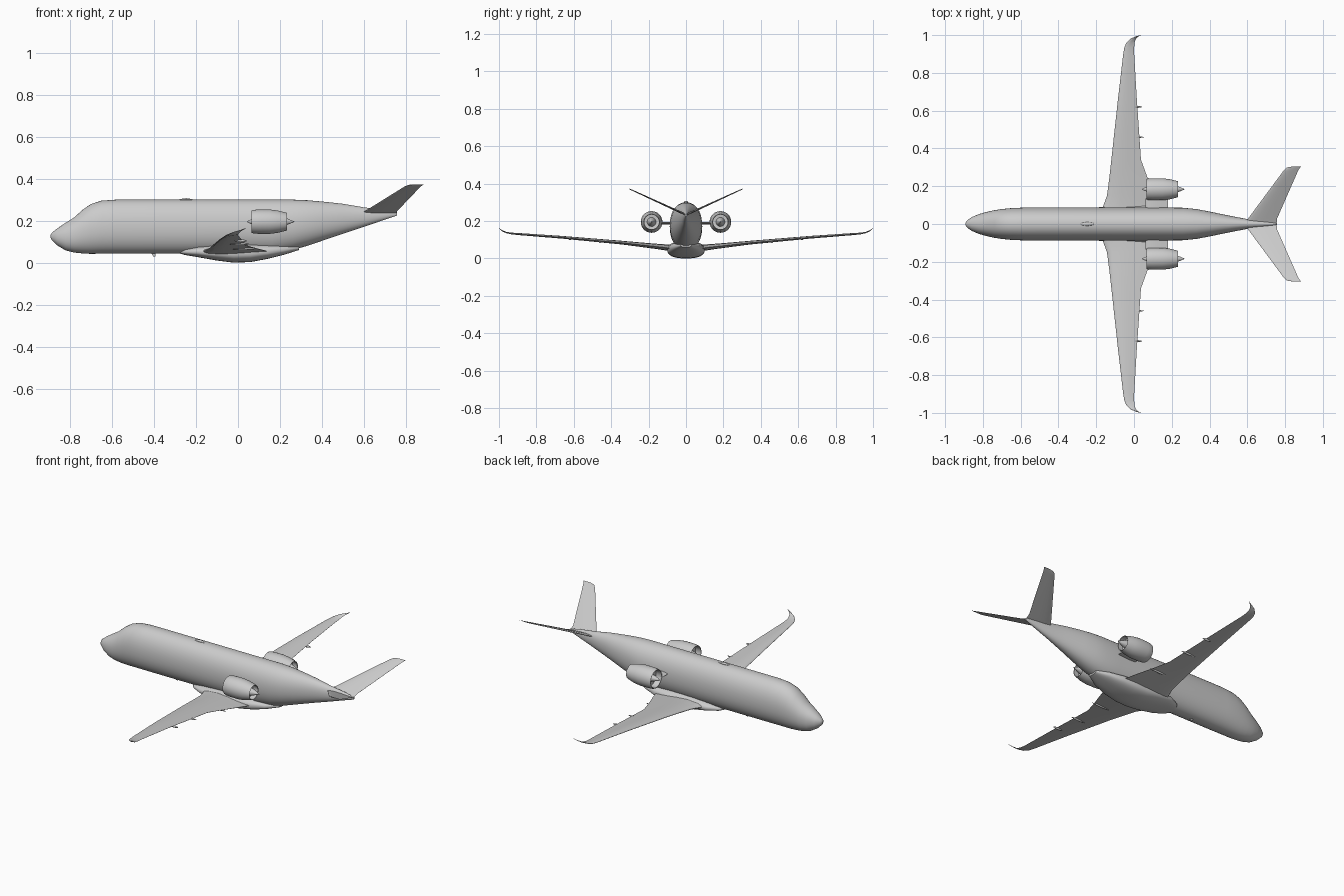
import bpy, bmesh
from math import sin, cos, pi, radians, copysign


def make(name, rings, mirror=False):
    """Skin a list of equal-length point rings into a capped smooth mesh."""
    bm = bmesh.new()
    vs = [[bm.verts.new(p) for p in r] for r in rings]
    n = len(rings[0])
    for a, b in zip(vs, vs[1:]):
        for i in range(n):
            j = (i + 1) % n
            bm.faces.new((a[i], a[j], b[j], b[i]))
    bm.faces.new(vs[0])
    bm.faces.new(vs[-1])
    bmesh.ops.recalc_face_normals(bm, faces=bm.faces)
    me = bpy.data.meshes.new(name)
    bm.to_mesh(me)
    bm.free()
    ob = bpy.data.objects.new(name, me)
    bpy.context.collection.objects.link(ob)
    if mirror:
        m = ob.modifiers.new("Mirror", "MIRROR")
        m.use_axis = (False, True, False)
        m.use_mirror_merge = False
    bpy.ops.object.select_all(action="DESELECT")
    ob.select_set(True)
    bpy.context.view_layer.objects.active = ob
    bpy.ops.object.shade_smooth_by_angle(angle=radians(35))
    return ob


def body_ring(x, hw, zb, zt, y=0, p=2.0, n=32):
    """Superellipse cross-section across the x axis."""
    def f(c):
        return copysign(abs(c) ** (2 / p), c)
    zc, h = (zb + zt) / 2, (zt - zb) / 2
    return [(x, y + hw * f(cos(2 * pi * i / n)), zc + h * f(sin(2 * pi * i / n)))
            for i in range(n)]


FOIL = [(0, 0), (.02, .35), (.1, .75), (.3, 1), (.55, .8), (.8, .38), (1, .04),
        (1, -.04), (.8, -.3), (.55, -.6), (.3, -.8), (.1, -.65), (.02, -.35)]


def foil_ring(x0, x1, y, z, t, tilt):
    """Airfoil with half thickness t, its up direction leaned inboard by tilt degrees."""
    s, c = sin(radians(tilt)), cos(radians(tilt))
    return [(x0 + (x1 - x0) * u, y - s * t * v, z + c * t * v) for u, v in FOIL]


# Fuselage: x, half width, bottom, top
stations = [
    (-.893, .003, .122, .130), (-.885, .018, .106, .143), (-.86, .036, .082, .163),
    (-.82, .053, .058, .190), (-.78, .064, .048, .215), (-.74, .073, .044, .251),
    (-.70, .079, .042, .279), (-.65, .084, .043, .295), (-.58, .087, .043, .300),
    (-.2, .087, .043, .300), (.16, .087, .043, .300), (.26, .086, .060, .300),
    (.33, .079, .080, .297), (.4, .066, .104, .291), (.5, .045, .138, .280),
    (.6, .026, .171, .263), (.7, .014, .205, .250), (.757, .005, .224, .238)]
make("fuselage", [body_ring(*s, p=2.15, n=40) for s in stations])

# Belly fairing around the wing root
belly = [
    (-.28, .02, .044, .056), (-.25, .06, .036, .066), (-.19, .088, .026, .078),
    (-.1, .099, .010, .088), (-.02, .100, .0, .092), (.06, .099, .003, .092),
    (.14, .090, .018, .088), (.22, .068, .038, .084), (.29, .03, .060, .080)]
make("belly_fairing", [body_ring(*s, p=2.5) for s in belly])

# Wings with swept, upturned tips
wing = [
    (-.19, .15, .04, .052, .020, 4), (-.165, .135, .09, .055, .019, 5),
    (-.143, .112, .15, .062, .016, 6), (-.130, .070, .25, .073, .013, 6),
    (-.120, .037, .34, .083, .011, 5), (-.085, .015, .66, .112, .008, 5),
    (-.057, .001, .90, .130, .006, 5), (-.051, .001, .935, .133, .005, 12),
    (-.040, .003, .960, .138, .004, 25), (-.020, .010, .980, .146, .003, 38),
    (.010, .023, .993, .155, .002, 48), (.035, .038, 1.0, .164, .001, 50)]
make("wing", [foil_ring(*s) for s in wing], mirror=True)

# V tail
tail = [
    (.585, .755, .0, .234, .006, 25), (.605, .758, .03, .246, .006, 25),
    (.790, .868, .28, .361, .003, 25), (.808, .878, .298, .369, .0025, 25),
    (.835, .884, .304, .372, .001, 25)]
make("v_tail", [foil_ring(*s) for s in tail], mirror=True)

# Engines: lathed spinner, intake, cowl, exhaust and tail cone
EY, EZ = .184, .195
profile = [
    (.042, .001), (.055, .008), (.075, .015), (.098, .020), (.100, .048), (.075, .047),
    (.066, .050), (.065, .053), (.073, .056), (.100, .058), (.150, .058), (.190, .053),
    (.233, .042), (.231, .039), (.200, .040), (.198, .024), (.225, .019), (.268, .001)]
make("engine", [body_ring(x, r, EZ - r, EZ + r, y=EY) for x, r in profile], mirror=True)

# Engine pylons
make("engine_pylon", [foil_ring(.06, .18, y, .188, .008, 0) for y in (.07, .135)], mirror=True)

# Flap track fairings: y, centre height, tail end
for i, (y, z, x1) in enumerate([(.24, .067, .09), (.46, .090, .052), (.62, .104, .043)]):
    L = .14 - .04 * i
    shape = [(0, .001), (.2, .005), (.5, .007), (.8, .005), (1, .001)]
    make(f"flap_fairing_{i + 1}",
         [body_ring(x1 - L + L * u, r * .8, z - r, z + r, y=y, n=12) for u, r in shape],
         mirror=True)

# Roof antenna dome and small belly blade
dome = [(0, .001), (.15, .55), (.5, 1), (.85, .55), (1, .001)]
make("roof_dome", [body_ring(-.29 + .085 * u, .011 * r, .296, .297 + .010 * r, n=16)
                   for u, r in dome])
make("belly_antenna", [[(-.415 + d, -.002, z), (-.392, -.002, z), (-.392, .002, z),
                        (-.415 + d, .002, z)] for d, z in ((0, .048), (.012, .030))])
